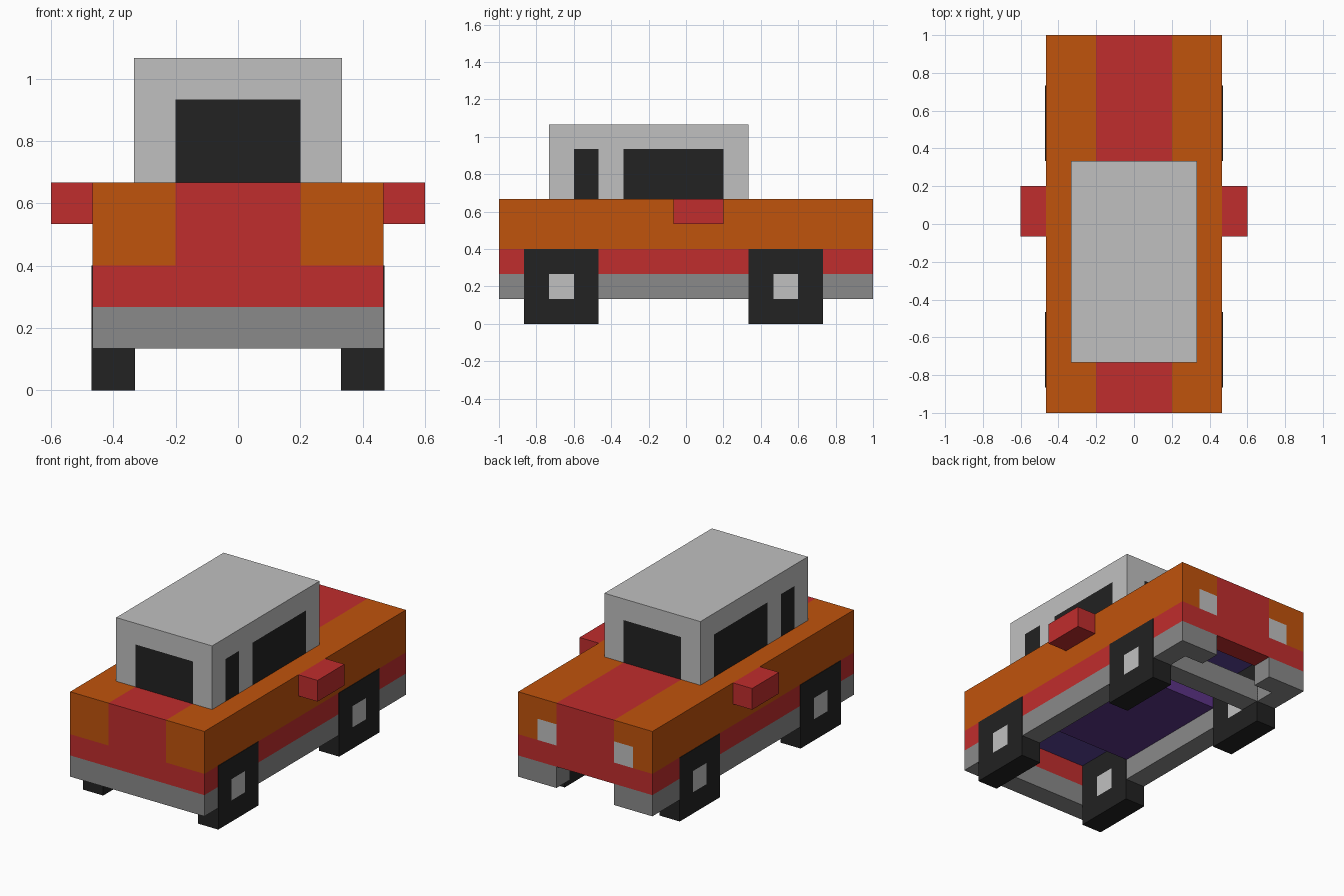
import bpy, bmesh
from mathutils import Vector

if "Cube" in bpy.data.objects:
    bpy.data.objects.remove(bpy.data.objects["Cube"], do_unlink=True)

U = 1 / 15  # one block unit

# Colours
def srgb(h):
    out = []
    for i in (0, 2, 4):
        c = int(h[i:i + 2], 16) / 255
        out.append(c / 12.92 if c <= 0.04045 else ((c + 0.055) / 1.055) ** 2.4)
    return (*out, 1)

MATS = {}
for mat_name, code in {"red": "C02D2D", "orange": "C0530C", "grey": "8A8A8A", "light_grey": "C0C0C0",
                       "black": "222222", "purple": "5C3488", "indigo": "5A4299"}.items():
    m = bpy.data.materials.new(mat_name)
    m.use_nodes = True
    m.diffuse_color = srgb(code)
    m.node_tree.nodes["Principled BSDF"].inputs["Base Color"].default_value = srgb(code)
    MATS[mat_name] = m


def box(name, lo, hi, paint, cuts=((), (), ())):
    """Box in block units, cut by planes; paint is a colour or rule(centre, normal)."""
    bm = bmesh.new()
    bmesh.ops.create_cube(bm, size=1)
    for v in bm.verts:
        v.co = [lo[i] if v.co[i] < 0 else hi[i] for i in range(3)]
    for axis, places in enumerate(cuts):
        for p in places:
            co, no = Vector(), Vector()
            co[axis], no[axis] = p, 1
            bmesh.ops.bisect_plane(bm, geom=bm.verts[:] + bm.edges[:] + bm.faces[:],
                                   plane_co=co, plane_no=no)
    bm.normal_update()
    rule = paint if callable(paint) else (lambda c, n: paint)
    used = []
    for f in bm.faces:
        colour = rule(f.calc_center_median(), f.normal)
        if colour not in used:
            used.append(colour)
        f.material_index = used.index(colour)
    bmesh.ops.scale(bm, vec=(U, U, U), verts=bm.verts)
    me = bpy.data.meshes.new(name)
    bm.to_mesh(me)
    bm.free()
    for colour in used:
        me.materials.append(MATS[colour])
    ob = bpy.data.objects.new(name, me)
    bpy.context.collection.objects.link(ob)
    return ob


# Upper body with centre stripe and lamps on the +y end
def body_rule(c, n):
    if n.z < -0.5:
        return "indigo"
    if abs(n.x) > 0.5:
        return "orange"
    if abs(c.x) < 3:
        return "red"
    if n.y > 0.5 and abs(c.x) < 5 and c.z < 8:
        return "light_grey"
    return "orange"

box("upper_body", (-7, -15, 6), (7, 15, 10), body_rule, ((-5, -3, 3, 5), (), (8,)))


# Cabin with windows on all four sides
def cabin_rule(c, n):
    if abs(n.z) < 0.5 and c.z < 14:
        if abs(n.y) > 0.5 and abs(c.x) < 3:
            return "black"
        if abs(n.x) > 0.5 and (-9 < c.y < -7 or -5 < c.y < 3):
            return "black"
    return "light_grey"

box("cabin", (-5, -11, 10), (5, 5, 16), cabin_rule, ((-3, 3), (-9, -7, -5, 3), (14,)))


# Lower frame: red band over grey bumper
def frame_rule(c, n):
    return "red" if c.z > 4 else "grey"

box("front_frame", (-5, -15, 2), (5, -13, 6), frame_rule, ((), (), (4,)))
box("rear_band", (-5, 13, 4), (5, 15, 6), "red")
box("cross_beam", (-5, 9, 2), (5, 11, 4), "grey")
box("floor_pan", (-5, -7, 4), (5, 5, 6), "purple")


# Wheels with square hubs on both faces
def wheel_rule(mid):
    def rule(c, n):
        hub = abs(n.x) > 0.5 and abs(c.y - mid) < 1 and 2 < c.z < 4
        return "light_grey" if hub else "black"
    return rule

for side, s in (("left", 1), ("right", -1)):
    def sided(name, x0, x1, y0, y1, z0, z1, paint, cuts=((), (), ())):
        xs = sorted((s * x0, s * x1))
        box(f"{side}_{name}", (xs[0], y0, z0), (xs[1], y1, z1), paint, cuts)

    sided("side_rail", 5, 7, -15, 15, 2, 6, frame_rule, ((), (), (4,)))
    sided("rear_bumper", 3, 5, 13, 15, 2, 4, "grey")
    sided("mirror", 7, 9, -1, 3, 8, 10, "red")
    for end, mid in (("front", -10), ("rear", 8)):
        sided(f"{end}_wheel", 4.95, 7.05, mid - 3, mid + 3, 0, 6, wheel_rule(mid),
              ((), (mid - 1, mid + 1), (2, 4)))
